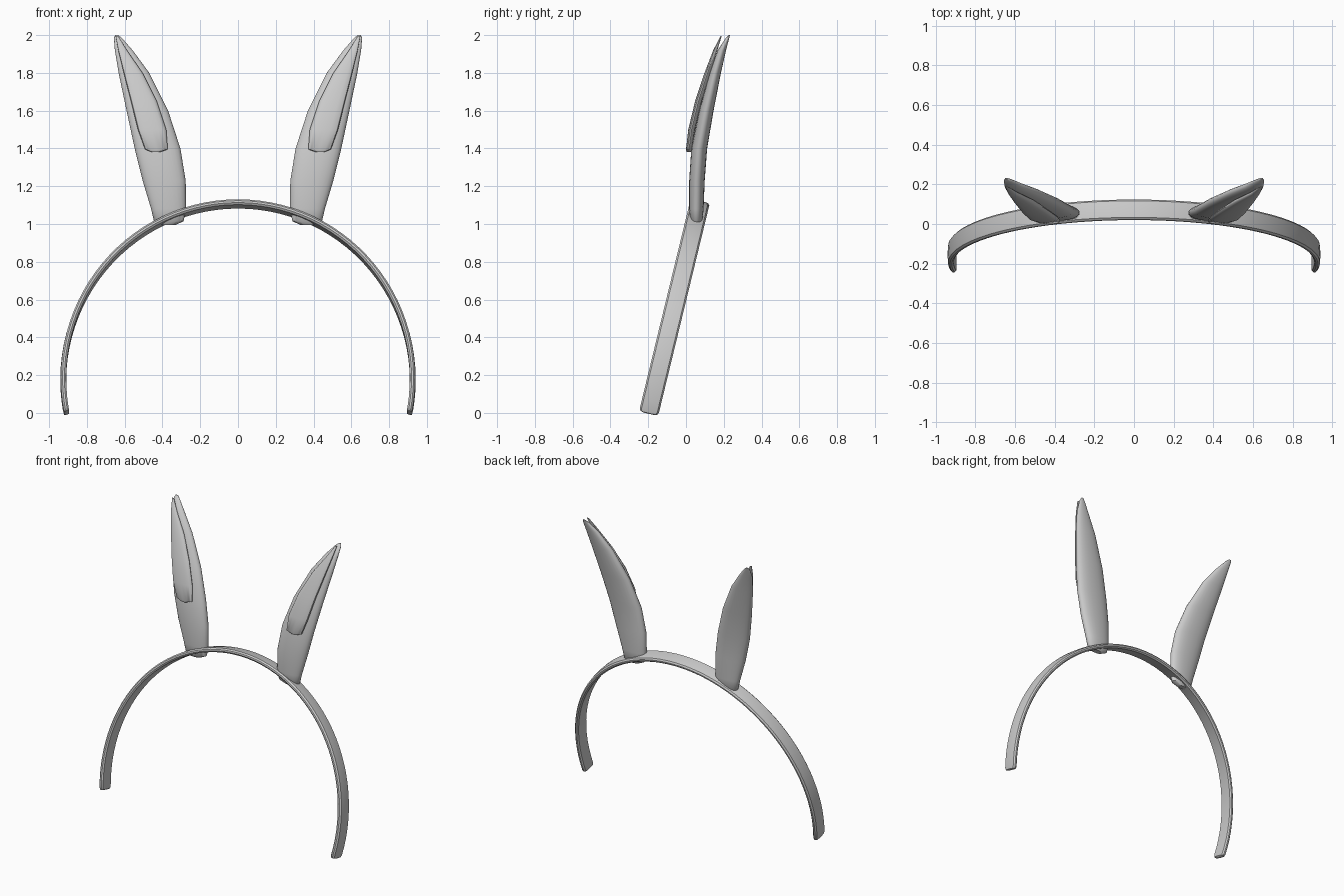
import bpy, bmesh, math
from mathutils import Vector, Matrix

if "Cube" in bpy.data.objects:
    bpy.data.objects.remove(bpy.data.objects["Cube"])

grey = bpy.data.materials.new("light grey")
grey.diffuse_color = (0.6, 0.6, 0.6, 1)
grey.use_nodes = True
grey.node_tree.nodes["Principled BSDF"].inputs["Base Color"].default_value = grey.diffuse_color


def loft(name, rings, angle=35):
    """Skin closed rings of equal length into a capped solid."""
    bm = bmesh.new()
    loops = [[bm.verts.new(p) for p in r] for r in rings]
    n = len(loops[0])
    for a, b in zip(loops, loops[1:]):
        for i in range(n):
            j = (i + 1) % n
            bm.faces.new((a[i], a[j], b[j], b[i]))
    bm.faces.new(loops[0][::-1])
    bm.faces.new(loops[-1])
    bmesh.ops.recalc_face_normals(bm, faces=bm.faces[:])
    me = bpy.data.meshes.new(name)
    bm.to_mesh(me)
    bm.free()
    me.materials.append(grey)
    ob = bpy.data.objects.new(name, me)
    bpy.context.collection.objects.link(ob)
    bpy.ops.object.select_all(action='DESELECT')
    bpy.context.view_layer.objects.active = ob
    ob.select_set(True)
    bpy.ops.object.shade_smooth_by_angle(angle=math.radians(angle))
    return ob


# Headband: flat strip with bevelled edges swept round an arch, leaning back
R, CZ, TILT = 0.925, 0.175, math.radians(13.65)
section = [(-0.052, -0.006), (-0.052, 0.004), (-0.043, 0.013), (0, 0.016),
           (0.043, 0.013), (0.052, 0.004), (0.052, -0.006), (0.044, -0.015),
           (0, -0.016), (-0.044, -0.015)]
END, STEPS = math.radians(10.3), 56
stations = [(-END - 0.012, 0.6), (-END - 0.008, 0.88), (-END + 0.008, 1)]
stations += [(-END + (math.pi + 2 * END) * i / STEPS, 1) for i in range(1, STEPS)]
stations += [(math.pi - a, s) for a, s in stations[2::-1]]
lean = Matrix(((1, 0, 0), (0, 1, math.tan(TILT)), (0, 0, 1)))
rings = []
for a, s in stations:
    ring = []
    for w, t in section:
        r = R + t * s
        p = Vector((r * math.cos(a), 0, CZ + r * math.sin(a) * 1.008))
        p = lean @ p
        # strip width runs square to the leaning arch
        p += Vector((0, math.cos(TILT), -math.sin(TILT))) * w * s
        p.y -= 0.197
        ring.append(p)
    rings.append(ring)
loft("headband", rings)


def ear_part(name, rows, side, n, power):
    """Rows: z, inner x, outer x, centre y, half thickness."""
    rings = []
    for z, x0, x1, y, t in rows:
        ring = []
        for i in range(n):
            a = 2 * math.pi * i / n
            c, s = math.cos(a), math.sin(a)
            c = math.copysign(abs(c) ** power, c)
            s = math.copysign(abs(s) ** power, s)
            ring.append((side * ((x0 + x1) / 2 + (x1 - x0) / 2 * c), y + t * s, z))
        rings.append(ring)
    return loft(name, rings, 40)


ear_rows = [(0.995, 0.33, 0.42, 0.055, 0.018), (1.015, 0.288, 0.445, 0.055, 0.032),
            (1.08, 0.274, 0.46, 0.055, 0.038), (1.23, 0.277, 0.505, 0.058, 0.041),
            (1.40, 0.305, 0.547, 0.070, 0.042), (1.60, 0.37, 0.59, 0.108, 0.038),
            (1.80, 0.47, 0.632, 0.155, 0.030), (1.92, 0.558, 0.652, 0.190, 0.022),
            (1.985, 0.615, 0.657, 0.220, 0.009), (2.0, 0.634, 0.65, 0.230, 0.003)]
pad_rows = [(1.38, 0.415, 0.455, 0.014, 0.010), (1.395, 0.372, 0.492, 0.016, 0.016),
            (1.50, 0.38, 0.53, 0.030, 0.018), (1.65, 0.43, 0.567, 0.066, 0.018),
            (1.80, 0.505, 0.605, 0.114, 0.016), (1.92, 0.588, 0.634, 0.155, 0.011),
            (1.995, 0.634, 0.648, 0.186, 0.003)]

for label, side in (("left", -1), ("right", 1)):
    ear_part(label + "_ear", ear_rows, side, 24, 0.9)
    ear_part(label + "_inner_ear", pad_rows, side, 16, 0.8)
